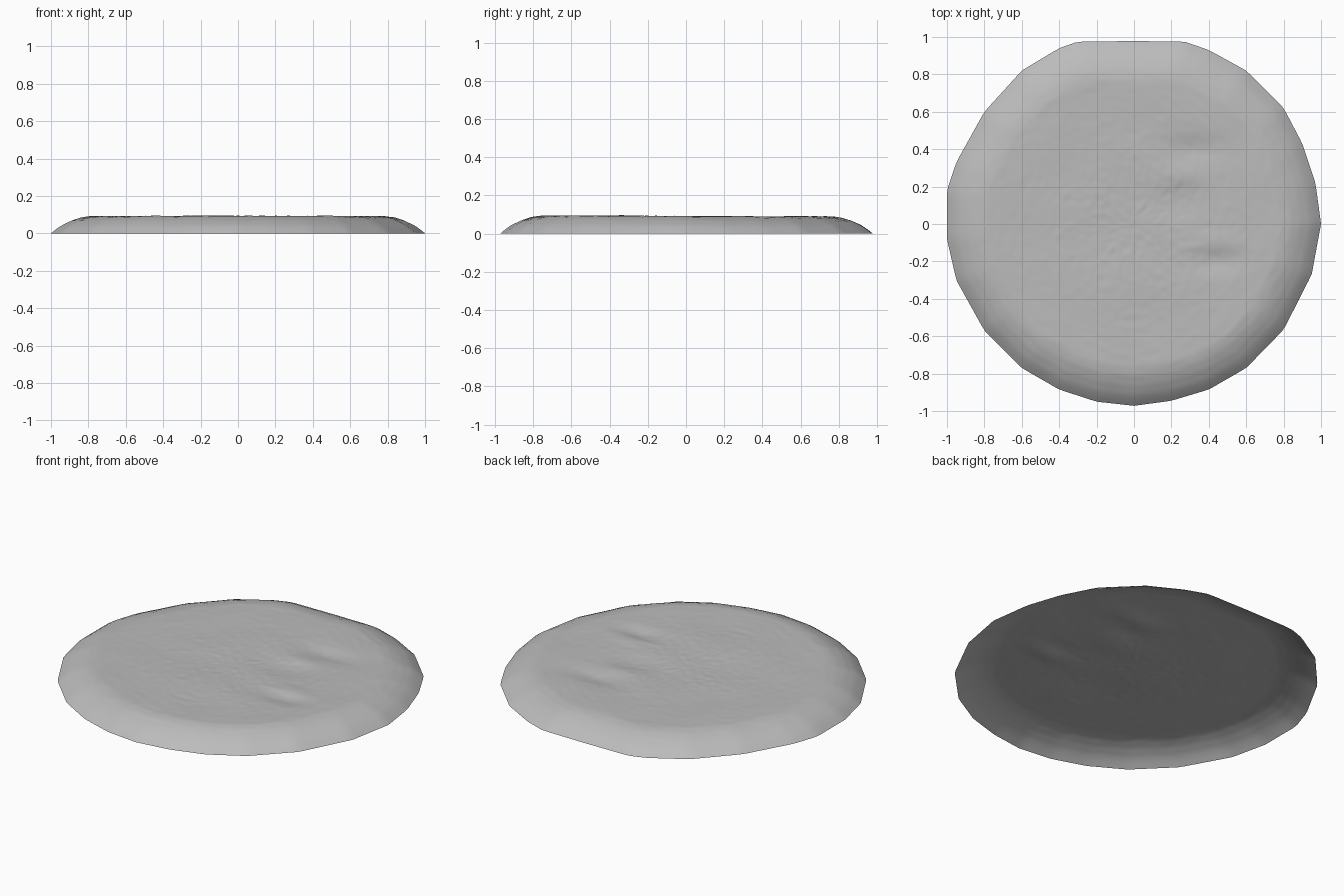
import bpy, bmesh, math
from mathutils import Vector, noise

if "Cube" in bpy.data.objects:
    bpy.data.objects.remove(bpy.data.objects["Cube"])

# Outline of the rim, counter-clockwise from the right
OUTLINE = [(1, 0), (.97, .22), (.9, .43), (.8, .62), (.6, .82), (.4, .93), (.27, .975),
           (0, .978), (-.3, .975), (-.4, .94), (-.6, .82), (-.8, .6), (-.95, .33), (-1, .18),
           (-1, -.08), (-.95, -.3), (-.8, -.57), (-.6, -.77), (-.4, -.885), (-.2, -.95),
           (0, -.972), (.2, -.945), (.4, -.885), (.6, -.77), (.8, -.565), (.95, -.27)]
# Height against fraction of the rim radius
PROFILE = [(0, .088), (.5, .089), (.7, .091), (.79, .091), (.84, .083),
           (.89, .067), (.94, .044), (.97, .024), (1, 0)]
# Soft dents and bumps on the top: x, y, radius x, radius y, height
DENTS = [(.32, .4, .16, .07, -.012), (.22, .12, .16, .1, -.008), (.45, -.2, .13, .06, -.012),
         (.25, .25, .1, .05, .005), (.45, -.1, .12, .05, .005), (-.1, -.32, .4, .15, .004)]
SEGMENTS, RINGS = 160, 64


def height(t):
    for (a, za), (b, zb) in zip(PROFILE, PROFILE[1:]):
        if t <= b:
            return za + (zb - za) * (t - a) / (b - a)
    return 0


def rim_radius(angle):
    polar = sorted((math.atan2(y, x) % math.tau, math.hypot(x, y)) for x, y in OUTLINE)
    polar.append((math.tau, polar[0][1]))
    for (a, ra), (b, rb) in zip(polar, polar[1:]):
        if angle <= b:
            # Straight edge between the two outline points
            num = ra * rb * math.sin(b - a)
            return num / (ra * math.sin(angle - a) + rb * math.sin(b - angle))
    return 1


def surface(x, y, t):
    z = height(t)
    fade = min(1, (1 - t) / .15)
    for cx, cy, rx, ry, h in DENTS:
        z += h * math.exp(-((x - cx) / rx) ** 2 - ((y - cy) / ry) ** 2)
    z += fade * (-.003 * y + .003 * noise.noise(Vector((x * 4, y * 4, 0)))
                 + .0022 * noise.noise(Vector((x * 28, y * 28, 3))))
    return max(z, 0) if t < 1 else 0


# Domed disc: one thin open shell with no underside
bm = bmesh.new()
radii = [rim_radius(math.tau * i / SEGMENTS) for i in range(SEGMENTS)]
centre = bm.verts.new((0, 0, surface(0, 0, 0)))
rings = []
for j in range(1, RINGS + 1):
    t = j / RINGS
    ring = []
    for i, r in enumerate(radii):
        a = math.tau * i / SEGMENTS
        x, y = t * r * math.cos(a), t * r * math.sin(a)
        ring.append(bm.verts.new((x, y, surface(x, y, t))))
    rings.append(ring)
for i in range(SEGMENTS):
    k = (i + 1) % SEGMENTS
    bm.faces.new((centre, rings[0][i], rings[0][k]))
    for inner, outer in zip(rings, rings[1:]):
        bm.faces.new((inner[i], outer[i], outer[k], inner[k]))
for f in bm.faces:
    f.smooth = True
mesh = bpy.data.meshes.new("domed_disc")
bm.to_mesh(mesh)
bm.free()

grey = bpy.data.materials.new("plain grey")
grey.diffuse_color = (.5, .5, .5, 1)
grey.use_nodes = True
grey.node_tree.nodes["Principled BSDF"].inputs["Base Color"].default_value = grey.diffuse_color
mesh.materials.append(grey)
disc = bpy.data.objects.new("domed_disc", mesh)
bpy.context.collection.objects.link(disc)
